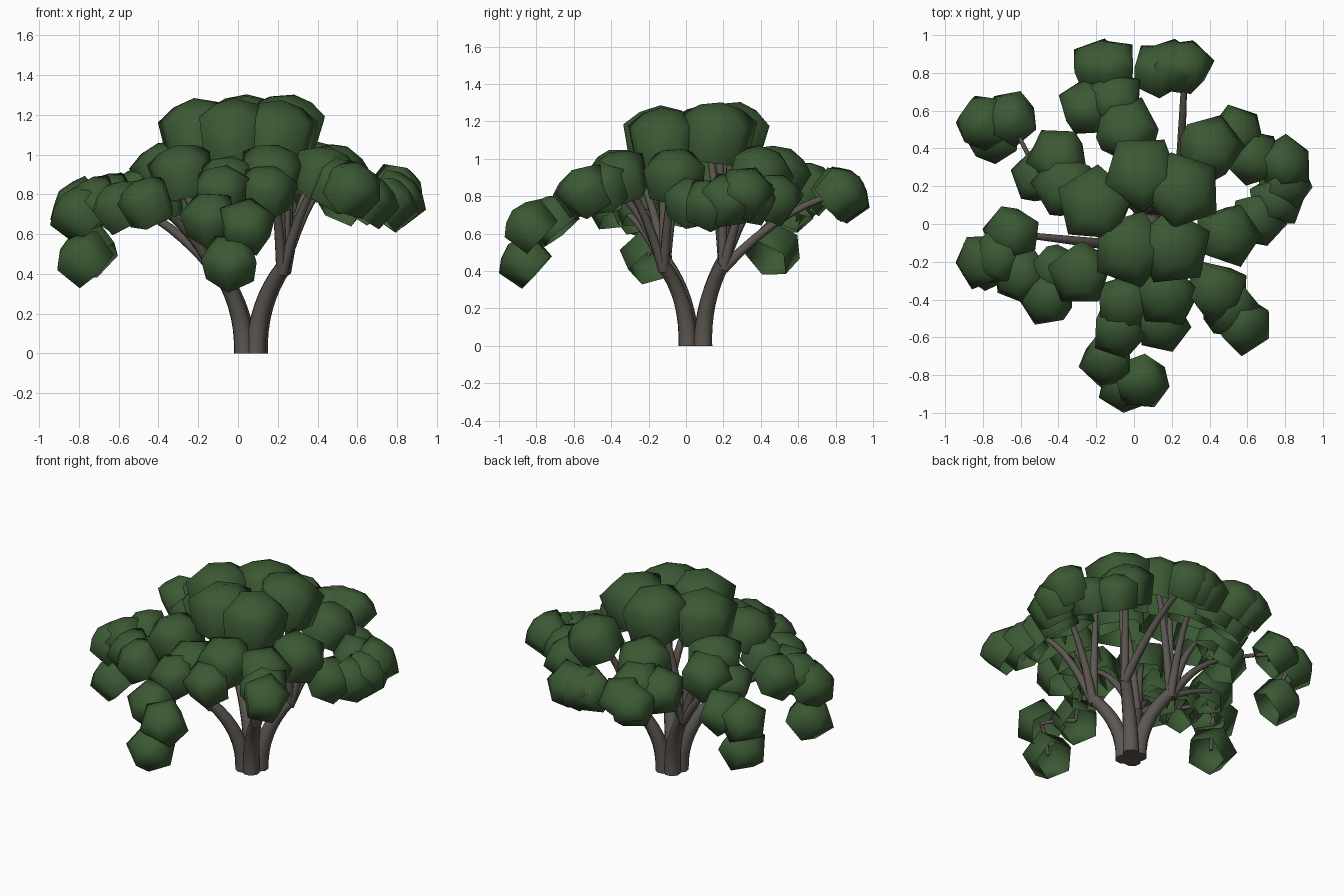
import bpy, bmesh, math, random
from mathutils import Vector, Matrix

if "Cube" in bpy.data.objects:
    bpy.data.objects.remove(bpy.data.objects["Cube"])

random.seed(4)


def material(name, rgb):
    m = bpy.data.materials.new(name)
    m.diffuse_color = (*rgb, 1)
    m.use_nodes = True
    m.node_tree.nodes["Principled BSDF"].inputs["Base Color"].default_value = m.diffuse_color
    return m


BARK = material("grey_brown_bark", (0.108, 0.094, 0.081))
LEAF = material("dark_green_leaf", (0.044, 0.1, 0.034))


def finish(name, bm, mat, angle):
    me = bpy.data.meshes.new(name)
    bm.to_mesh(me)
    bm.free()
    me.materials.append(mat)
    ob = bpy.data.objects.new(name, me)
    bpy.context.collection.objects.link(ob)
    bpy.ops.object.select_all(action='DESELECT')
    bpy.context.view_layer.objects.active = ob
    ob.select_set(True)
    bpy.ops.object.shade_smooth_by_angle(angle=math.radians(angle))


def tube(name, a, c, b, r0, r1, n=7):
    """Tapered eight-sided tube from a to b, bent towards c."""
    a, b, c = Vector(a), Vector(b), Vector(c)
    bm = bmesh.new()
    rings = []
    for i in range(n + 1):
        t = i / n
        p = a * (1 - t) ** 2 + c * 2 * t * (1 - t) + b * t * t
        d = ((c - a) * (1 - t) + (b - c) * t).normalized()
        u = d.cross(Vector((0.31, 0.95, 0))).normalized()
        v = d.cross(u)
        r = r0 + (r1 - r0) * t
        rings.append([bm.verts.new(p + r * (u * math.cos(k * math.tau / 8)
                                            + v * math.sin(k * math.tau / 8))) for k in range(8)])
    for lo, hi in zip(rings, rings[1:]):
        for k in range(8):
            bm.faces.new((lo[k], lo[(k + 1) % 8], hi[(k + 1) % 8], hi[k]))
    bm.faces.new(rings[0])
    bm.faces.new(rings[-1])
    bmesh.ops.recalc_face_normals(bm, faces=bm.faces)
    finish(name, bm, BARK, 50)


def clump(name, p):
    """Five-sided open leaf cap, larger when high up, leaning away from the middle."""
    x, y, z = p
    r = min(0.148 + 0.28 * max(0, z - 0.82), 0.212)
    bm = bmesh.new()
    spin = random.uniform(0, math.tau)
    top = bm.verts.new((0, 0, 0.83))
    rings = [[bm.verts.new((q * math.cos(spin + k * math.tau / 5),
                            q * math.sin(spin + k * math.tau / 5), h)) for k in range(5)]
             for q, h in ((0.55, 0.68), (1.0, 0.38), (0.86, -0.62))]
    for k in range(5):
        j = (k + 1) % 5
        bm.faces.new((top, rings[0][k], rings[0][j]))
        for a, b in zip(rings, rings[1:]):
            bm.faces.new((a[k], b[k], b[j], a[j]))
    lean = Matrix.Rotation(1.1 * max(math.hypot(x, y) - 0.1, 0), 4,
                           Vector((-y, x, 0)).normalized())
    bm.transform(Matrix.Translation(p) @ lean @ Matrix.Scale(r, 4))
    finish(name, bm, LEAF, 100)


# Four thick stems fanning out from the base
STEMS = {
    "front_left": ((0.03, 0.02, 0), (-0.12, -0.11, 0.45)),
    "front_right": ((0.09, 0.01, 0), (0.22, -0.12, 0.43)),
    "back_right": ((0.1, 0.09, 0), (0.24, 0.2, 0.44)),
    "back_left": ((0.04, 0.09, 0), (-0.12, 0.2, 0.46)),
}
for side, (foot, node) in STEMS.items():
    tube(f"{side}_stem", foot, (foot[0], foot[1], 0.25), node, 0.053, 0.036, 8)
NODES = [Vector(node) - Vector((0, 0, 0.03)) for _, node in STEMS.values()]

# Leaf clump centres by region, each ordered from the middle outwards
REGIONS = {
    "crown": [(-0.2, 0.1, 1.11), (0.25, 0.17, 1.13), (-0.02, -0.13, 1.11),
              (0.04, 0.26, 1.13), (0.2, -0.12, 1.1)],
    "right": [(0.4, 0.4, 0.92), (0.54, 0.48, 0.79), (0.49, -0.06, 0.91), (0.66, 0.03, 0.77),
              (0.76, 0.13, 0.76), (0.64, 0.35, 0.79), (0.8, 0.32, 0.82), (0.8, 0.22, 0.78)],
    "front_right": [(0.44, -0.36, 0.9), (0.51, -0.45, 0.85), (0.58, -0.54, 0.83)],
    "front_middle": [(0.17, -0.37, 0.91), (0.15, -0.53, 0.82)],
    "front": [(-0.05, -0.42, 0.86), (-0.08, -0.56, 0.82), (-0.14, -0.72, 0.68),
              (0.04, -0.84, 0.64), (-0.04, -0.86, 0.46)],
    "front_left": [(-0.28, -0.26, 0.91), (-0.41, -0.25, 0.77), (-0.46, -0.39, 0.76),
                   (-0.6, -0.27, 0.74), (-0.72, -0.18, 0.76), (-0.8, -0.2, 0.71),
                   (-0.78, -0.2, 0.48)],
    "left": [(-0.65, -0.05, 0.78)],
    "back_left": [(-0.36, 0.2, 0.92), (-0.4, 0.35, 0.87), (-0.5, 0.25, 0.81),
                  (-0.66, 0.56, 0.77), (-0.8, 0.54, 0.74), (-0.75, 0.47, 0.52)],
    "back": [(-0.04, 0.5, 0.92), (-0.1, 0.66, 0.85), (-0.25, 0.62, 0.83),
             (-0.12, 0.84, 0.82), (-0.19, 0.84, 0.8)],
    "back_right": [(0.27, 0.84, 0.82), (0.2, 0.84, 0.82), (0.13, 0.82, 0.81)],
}
for region, centres in REGIONS.items():
    for i, c in enumerate(centres):
        clump(f"{region}_leaf_clump_{i + 1}", c)
        end = Vector(c)
        if i and end.xy.length > 0.65:
            # Outer clumps hang on a twig from their inner neighbour
            start = Vector(centres[i - 1])
            mid = start.lerp(end, 0.6)
            mid.z = max(start.z, end.z)
            tube(f"{region}_twig_{i + 1}", start, mid, end, 0.014, 0.01, 5)
        elif i % 2 == 0 or region == "crown":
            # Inner clumps sit on a limb from the nearest stem
            start = min(NODES, key=lambda n: (n.xy - end.xy).length)
            mid = start.lerp(end, 0.48)
            mid.z = start.z + 0.82 * (end.z - start.z)
            tube(f"{region}_limb_{i + 1}", start, mid, end, 0.029, 0.014)
